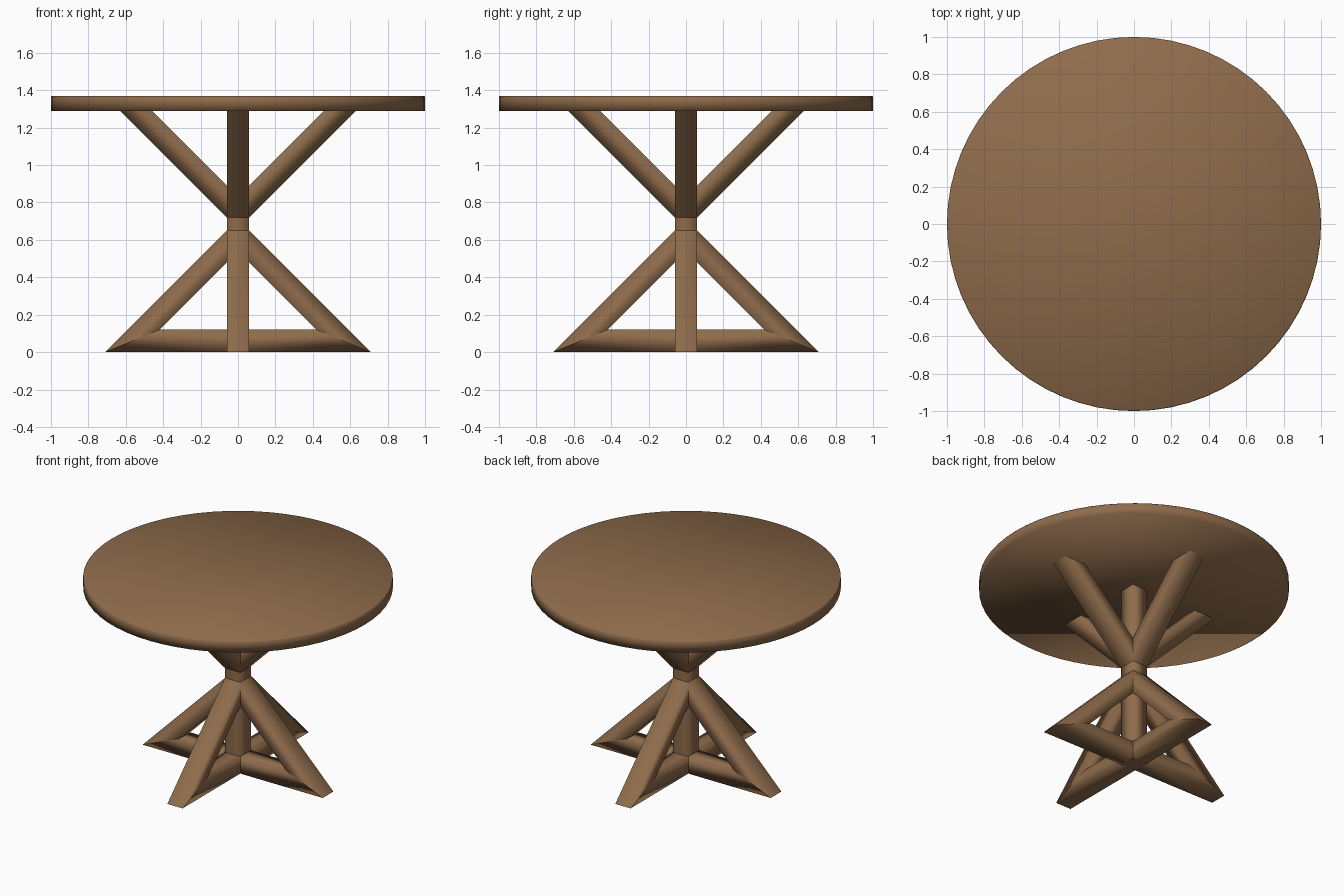
import bpy, math

if "Cube" in bpy.data.objects:
    bpy.data.objects.remove(bpy.data.objects["Cube"])

wood = bpy.data.materials.new("brown wood")
wood.diffuse_color = (0.275, 0.15, 0.071, 1)
wood.use_nodes = True
wood.node_tree.nodes["Principled BSDF"].inputs["Base Color"].default_value = wood.diffuse_color
W = 0.06  # half thickness of every beam


def add_mesh(name, verts, faces):
    me = bpy.data.meshes.new(name)
    me.from_pydata(verts, [], faces)
    me.materials.append(wood)
    me.polygons.foreach_set("use_smooth", [True] * len(faces))
    me.update()
    ob = bpy.data.objects.new(name, me)
    bpy.context.collection.objects.link(ob)
    return ob


def beam(name, outer, inner, turn):
    """Square beam in the xz plane: outer and inner lines, start to end.
    Ends are left open because they are buried in neighbouring parts."""
    (a, b), (c, d) = outer, inner
    ring = lambda o, i: [(o[0], -W, o[1]), (o[0], W, o[1]), (i[0], W, i[1]), (i[0], -W, i[1])]
    verts = ring(a, c) + ring(b, d)
    faces = [(k, (k + 1) % 4, 4 + (k + 1) % 4, 4 + k) for k in range(4)]
    # orient the faces outwards
    area = (b[0] - a[0]) * (c[1] - a[1]) - (b[1] - a[1]) * (c[0] - a[0])
    if area < 0:
        faces = [f[::-1] for f in faces]
    ob = add_mesh(name, verts, faces)
    ob.rotation_euler.z = turn


# four sets of base foot, lower brace and upper brace
for n in range(4):
    t = n * math.pi / 2
    beam(f"base_foot_{n}", ((W, 0), (0.71, 0)), ((W, 0.12), (0.42, 0.12)), t)
    beam(f"lower_brace_{n}", ((W, 0.65), (0.71, 0)), ((W, 0.48), (0.42, 0.12)), t)
    beam(f"upper_brace_{n}", ((W, 0.72), (0.63, 1.29)), ((W, 0.89), (0.46, 1.29)), t)

# centre post, end caps on their own vertices
sq = [(-W, -W), (W, -W), (W, W), (-W, W)]
low = [(x, y, 0) for x, y in sq]
high = [(x, y, 1.29) for x, y in sq]
sides = [(k, (k + 1) % 4, 4 + (k + 1) % 4, 4 + k) for k in range(4)]
add_mesh("centre_post", low + high + low + high, sides + [(11, 10, 9, 8), (12, 13, 14, 15)])

# round table top with a fine eased upper edge
N = 64
profile = [(1.0, 1.29), (1.0, 1.364), (0.994, 1.37)]
verts = [(r * math.cos(2 * math.pi * k / N), r * math.sin(2 * math.pi * k / N), z)
         for r, z in profile for k in range(N)]
faces = [(j * N + k, j * N + (k + 1) % N, (j + 1) * N + (k + 1) % N, (j + 1) * N + k)
         for j in range(2) for k in range(N)]
faces += [tuple(range(N))[::-1], tuple(range(2 * N, 3 * N))]
add_mesh("table_top", verts, faces)
